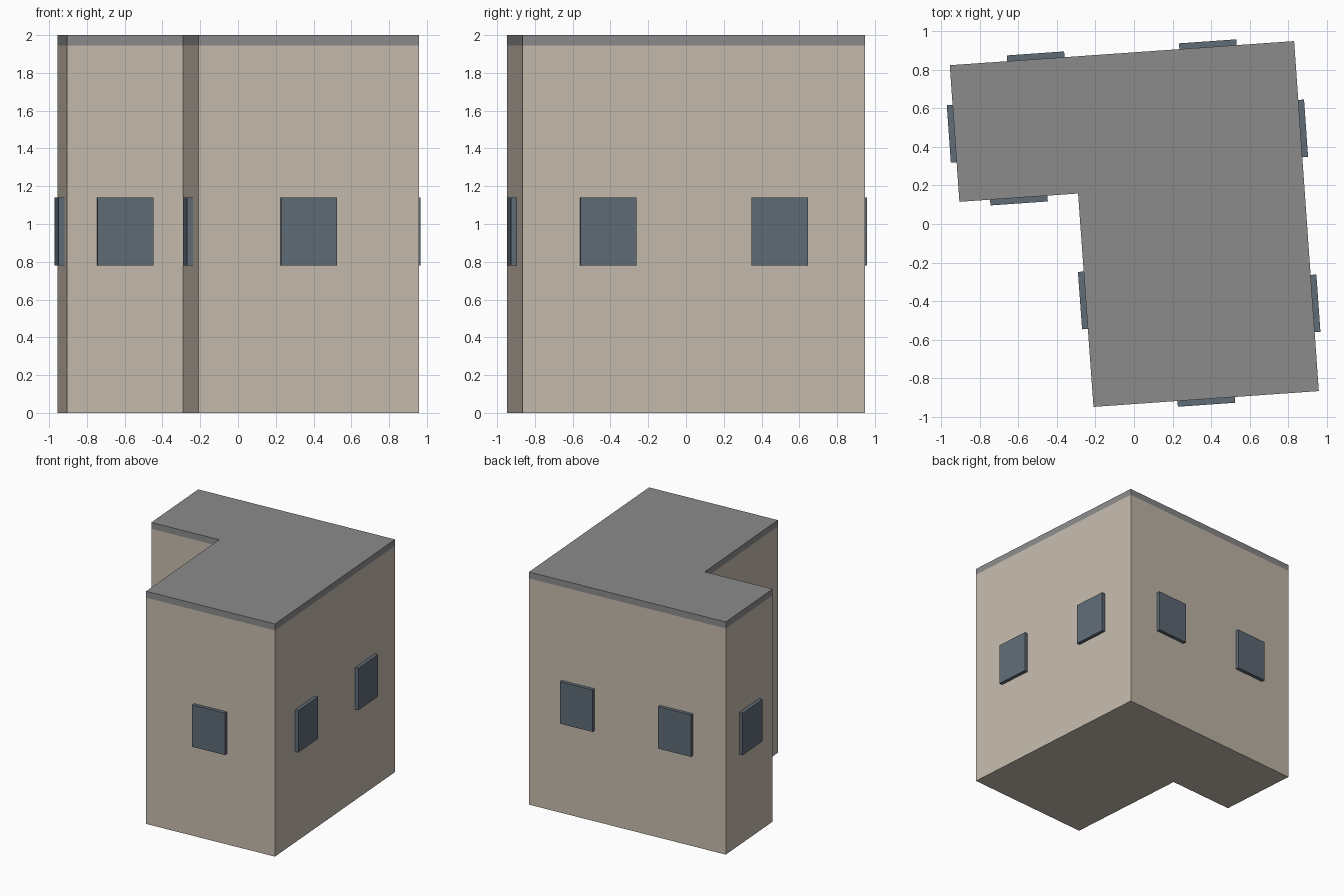
import bpy, bmesh, math
from mathutils import Vector, Matrix

if "Cube" in bpy.data.objects:
    bpy.data.objects.remove(bpy.data.objects["Cube"])


def material(name, color):
    m = bpy.data.materials.new(name)
    m.diffuse_color = (*color, 1)
    m.use_nodes = True
    m.node_tree.nodes["Principled BSDF"].inputs["Base Color"].default_value = m.diffuse_color
    return m


BEIGE = material("beige_wall", (0.56, 0.50, 0.42))
GREY = material("grey_roof", (0.26, 0.26, 0.265))
BLUE = material("slate_window", (0.117, 0.15, 0.185))

# L-shaped footprint, counter-clockwise
OUTLINE = [Vector(p) for p in (
    (-0.955, 0.823), (-0.905, 0.115), (-0.29, 0.158),
    (-0.21, -0.948), (0.958, -0.866), (0.83, 0.948))]
EAVES, TOP = 1.945, 2.0


def add_object(name, bm, mat):
    bmesh.ops.recalc_face_normals(bm, faces=bm.faces[:])
    mesh = bpy.data.meshes.new(name)
    bm.to_mesh(mesh)
    bm.free()
    mesh.materials.append(mat)
    ob = bpy.data.objects.new(name, mesh)
    bpy.context.collection.objects.link(ob)
    return ob


def prism(name, z0, z1, mat):
    bm = bmesh.new()
    base = bm.faces.new([bm.verts.new((p.x, p.y, z0)) for p in OUTLINE])
    ext = bmesh.ops.extrude_face_region(bm, geom=[base], use_keep_orig=True)
    verts = [g for g in ext["geom"] if isinstance(g, bmesh.types.BMVert)]
    bmesh.ops.translate(bm, verts=verts, vec=(0, 0, z1 - z0))
    return add_object(name, bm, mat)


def window(name, a, b, t):
    """Window block set into wall a-b at fraction t."""
    d = b - a
    pos = a.lerp(b, t)
    bm = bmesh.new()
    bmesh.ops.create_cube(bm, size=1, matrix=Matrix.Diagonal((0.298, 0.06, 0.36, 1)))
    ob = add_object(name, bm, BLUE)
    ob.location = (pos.x, pos.y, 0.96)
    ob.rotation_euler.z = math.atan2(d.y, d.x)


# Walls and flat roof slab
prism("walls", 0, EAVES, BEIGE)
prism("roof", EAVES, TOP, GREY)

# One window centred on short walls, two on long walls
for i, a in enumerate(OUTLINE):
    b = OUTLINE[(i + 1) % len(OUTLINE)]
    spots = (0.25, 0.75) if (b - a).length > 1.5 else (0.5,)
    for k, t in enumerate(spots):
        window(f"window_{i + 1}_{k + 1}", a, b, t)
